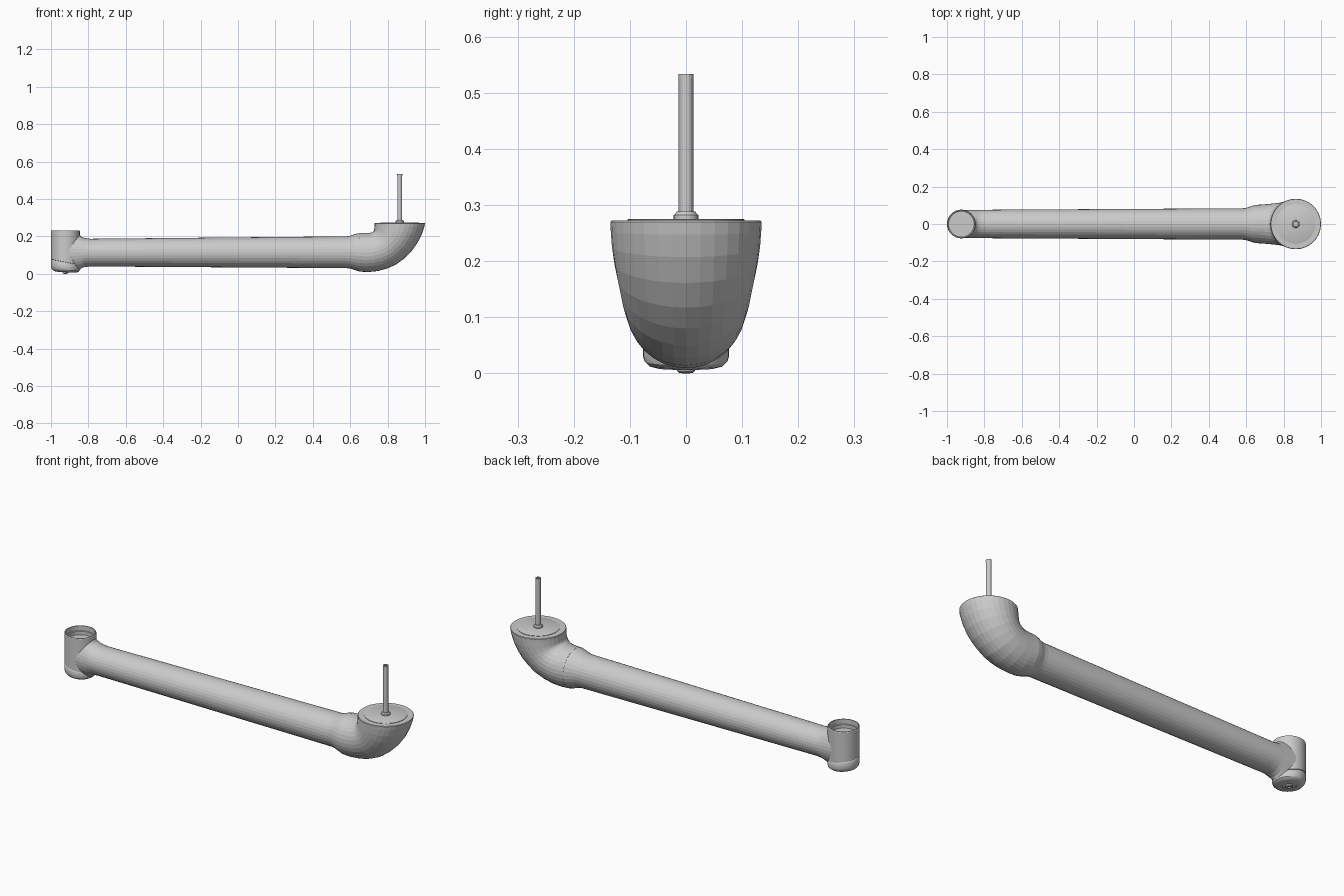
import bpy, bmesh, math
from mathutils import Vector

CUP_X, CUP_R = -0.923, 0.077
HEAD_X, HEAD_R = 0.865, 0.135


def finish(bm, name, smooth=False):
    bmesh.ops.recalc_face_normals(bm, faces=bm.faces)
    me = bpy.data.meshes.new(name)
    bm.to_mesh(me)
    bm.free()
    ob = bpy.data.objects.new(name, me)
    bpy.context.collection.objects.link(ob)
    if smooth:
        bpy.context.view_layer.objects.active = ob
        ob.select_set(True)
        bpy.ops.object.shade_smooth_by_angle(angle=math.radians(30))
        ob.select_set(False)
    return ob


def skin(bm, rings, cap_start=True, cap_end=True):
    n = len(rings[0])
    for a, b in zip(rings, rings[1:]):
        for i in range(n):
            j = (i + 1) % n
            bm.faces.new((a[i], a[j], b[j], b[i]))
    if cap_start:
        bm.faces.new(rings[0])
    if cap_end:
        bm.faces.new(rings[-1])


def lathe(name, x, profile, n=32, smooth=True):
    """Profile entries are (radius, z, slope of the ring along x)."""
    bm = bmesh.new()
    rings = []
    for p in profile:
        r, z = p[:2]
        slope = p[2] if len(p) > 2 else 0
        ring = []
        for i in range(n):
            t = math.tau * i / n
            dx = r * math.cos(t)
            ring.append(bm.verts.new((x + dx, r * math.sin(t), z + slope * dx)))
        rings.append(ring)
    skin(bm, rings)
    return finish(bm, name, smooth)


def loft(name, stations, n=32, cap=(True, True), wrap=False):
    """Each station: inner x, inner z, outer x, outer z, half width in y."""
    bm = bmesh.new()
    rings = []
    for xi, zi, xo, zo, w in stations:
        a, b = Vector((xi, 0, zi)), Vector((xo, 0, zo))
        mid, half = (a + b) / 2, (a - b) / 2
        rings.append([bm.verts.new(mid + half * math.cos(math.tau * i / n)
                                   + Vector((0, w * math.sin(math.tau * i / n), 0)))
                      for i in range(n)])
    if wrap:  # fit the first ring onto the round socket wall
        for v in rings[0]:
            v.co.x = CUP_X + math.sqrt(max(0, 0.076 ** 2 - v.co.y ** 2))
    skin(bm, rings, *cap)
    return finish(bm, name)


# Open socket at the left end
lathe("socket", CUP_X, [
    (0.070, 0.060, -0.2), (CUP_R, 0.062, -0.2), (CUP_R, 0.228), (0.075, 0.231),
    (0.071, 0.231), (0.071, 0.205), (0.067, 0.203), (0.067, 0.185)])

# Rounded bottom cap with slanted seam
lathe("socket_cap", CUP_X, [
    (0.073, 0.062, -0.2), (0.075, 0.059, -0.2), (0.077, 0.055, -0.2),
    (0.077, 0.032, -0.12), (0.074, 0.021, -0.09), (0.066, 0.013, -0.07),
    (0.052, 0.009, -0.06), (0.034, 0.008, -0.05), (0.032, 0.011, -0.05)])
# Screw under the cap
lathe("cap_screw", CUP_X, [
    (0.016, 0.014), (0.016, 0.004), (0.013, 0.001), (0.007, 0.0), (0.006, 0.006)], 16)

# Long tube, flared into the socket
loft("arm_tube", [
    (-0.85, 0.210, -0.85, 0.018, 0.0745),
    (-0.838, 0.198, -0.838, 0.029, 0.075),
    (-0.82, 0.191, -0.82, 0.036, 0.0755),
    (-0.79, 0.187, -0.79, 0.039, 0.076),
    (0.58, 0.200, 0.58, 0.030, 0.084),
    (0.60, 0.203, 0.60, 0.028, 0.086),
    (0.625, 0.212, 0.63, 0.018, 0.096),
    (0.648, 0.217, 0.65, 0.012, 0.1015)], cap=(False, True), wrap=True)

# Widening elbow that turns upward
loft("elbow", [
    (0.648, 0.2175, 0.65, 0.0115, 0.102),
    (0.672, 0.218, 0.695, 0.009, 0.104),
    (0.692, 0.218, 0.745, 0.014, 0.107),
    (0.706, 0.219, 0.795, 0.027, 0.110),
    (0.716, 0.221, 0.845, 0.049, 0.114),
    (0.722, 0.224, 0.887, 0.080, 0.118),
    (0.726, 0.228, 0.925, 0.117, 0.123),
    (0.728, 0.234, 0.957, 0.161, 0.128),
    (0.729, 0.244, 0.981, 0.207, 0.132),
    (0.730, 0.257, 0.995, 0.247, 0.134),
    (0.730, 0.270, 1.000, 0.270, HEAD_R),
    (0.732, 0.272, 0.998, 0.272, 0.133)])

# Raised disc on the elbow mouth
lathe("top_disc", HEAD_X, [(0.104, 0.268), (0.104, 0.274), (0.102, 0.275)], 40)

# Stepped collar and upright rod
lathe("rod_collar", HEAD_X, [
    (0.022, 0.272), (0.022, 0.282), (0.019, 0.284), (0.017, 0.288)], 24)
lathe("rod", HEAD_X, [(0.013, 0.28), (0.013, 0.526)], 16, False)
lathe("rod_tip", HEAD_X, [
    (0.0138, 0.525), (0.0138, 0.533), (0.009, 0.533), (0.009, 0.528)], 16, False)
